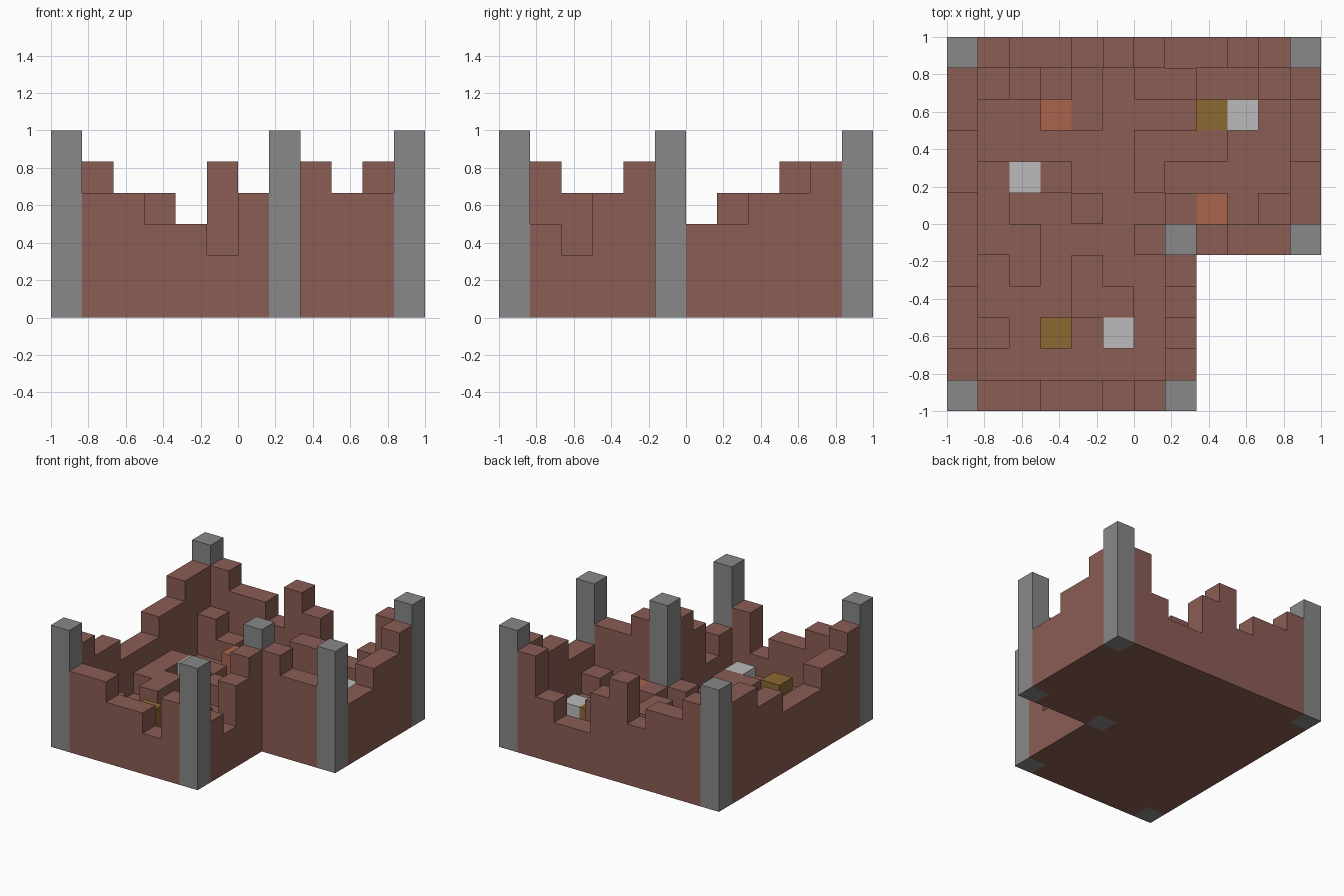
import bpy
import bmesh

cube = bpy.data.objects.get("Cube")
if cube:
    bpy.data.objects.remove(cube)

CELL = 2 / 12


def material(name, rgb):
    """Flat material from display values, converted to linear."""
    linear = [(((c / 255) + 0.055) / 1.055) ** 2.4 for c in rgb] + [1.0]
    mat = bpy.data.materials.new(name)
    mat.use_nodes = True
    mat.diffuse_color = linear
    shader = mat.node_tree.nodes["Principled BSDF"]
    shader.inputs["Base Color"].default_value = linear
    shader.inputs["Roughness"].default_value = 0.9
    return mat


brick = material("brick brown", (139, 93, 84))
stone = material("stone grey", (136, 136, 136))
pale = material("pale grey", (187, 187, 187))
ochre = material("ochre", (140, 104, 50))
clay = material("clay orange", (168, 101, 76))

heights = {}   # stack height of every column of blocks
parts = {}     # part name -> (material, columns)


def add_part(name, mat, columns):
    """Register columns of blocks, given as {(column, row): height}."""
    heights.update(columns)
    for owner in parts.values():
        for key in columns:
            owner[1].discard(key)
    parts[name] = (mat, set(columns))


def run(start, step, levels):
    """A straight wall with a broken top, one digit per column."""
    return {(start[0] + step[0] * n, start[1] + step[1] * n): int(h)
            for n, h in enumerate(levels)}


EAST, NORTH = (1, 0), (0, 1)

# Ground slab of the L-shaped ruin
add_part("floor", brick, {(i, j): 1 for i in range(12) for j in range(12)
                          if i < 8 or j > 4})

# Broken outer walls
add_part("front_wall", brick, run((1, 0), EAST, "443324"))
add_part("back_wall", brick, run((1, 11), EAST, "5443542235"))
add_part("right_wall", brick, run((0, 1), NORTH, "5443334455"))
add_part("left_wall", brick, run((11, 6), NORTH, "33445"))
add_part("inner_side_wall", brick, run((7, 1), NORTH, "3245"))
add_part("inner_front_wall", brick, run((8, 5), EAST, "544"))

# Rubble lying on the floor
rubble = {}
for start, step, levels in (
        ((1, 10), EAST, "32"), ((4, 9), NORTH, "22"), ((6, 10), EAST, "33"),
        ((1, 7), EAST, "222"), ((6, 7), NORTH, "22"), ((7, 8), EAST, "22"),
        ((4, 6), EAST, "2"), ((7, 6), EAST, "2"), ((10, 6), EAST, "2"),
        ((6, 5), EAST, "2"), ((1, 5), NORTH, "22"), ((2, 4), NORTH, "22"),
        ((4, 3), NORTH, "22"), ((5, 3), EAST, "2"), ((1, 2), EAST, "2"),
        ((10, 10), EAST, "2")):
    rubble.update(run(start, step, levels))
add_part("rubble", brick, rubble)

# Loose coloured blocks
add_part("pale_blocks", pale, {k: 2 for k in ((9, 9), (2, 7), (5, 2))})
add_part("ochre_blocks", ochre, {k: 2 for k in ((8, 9), (3, 2))})
add_part("clay_blocks", clay, {k: 2 for k in ((3, 9), (8, 6))})

# Corner pillars
corners = ((0, 0), (7, 0), (7, 5), (11, 5), (0, 11), (11, 11))
add_part("corner_pillars", stone, {k: 6 for k in corners})


def build(name, mat, columns):
    """Mesh only the exposed faces of a part's columns."""
    bm = bmesh.new()

    def quad(*points):
        bm.faces.new([bm.verts.new((x * CELL - 1, y * CELL - 1, z * CELL))
                      for x, y, z in points])

    for i, j in sorted(columns):
        top = heights[i, j]
        ring = [(i, j), (i + 1, j), (i + 1, j + 1), (i, j + 1)]
        quad(*[(x, y, top) for x, y in ring])
        # Brick underside, with coloured blocks resting on the floor
        quad(*[(x, y, 0) for x, y in reversed(ring)])
        sides = ((0, -1), (1, 0), (0, 1), (-1, 0))
        for n, (dx, dy) in enumerate(sides):
            low = heights.get((i + dx, j + dy), 0)
            a, b = ring[n], ring[(n + 1) % 4]
            for z in range(low, top):
                quad((*a, z), (*b, z), (*b, z + 1), (*a, z + 1))
    bmesh.ops.remove_doubles(bm, verts=bm.verts, dist=CELL / 100)
    bmesh.ops.dissolve_limit(bm, angle_limit=0.01, verts=bm.verts,
                             edges=bm.edges)
    mesh = bpy.data.meshes.new(name)
    bm.to_mesh(mesh)
    bm.free()
    mesh.materials.append(mat)
    # Undersides of the loose blocks belong to the brick slab
    if mat not in (brick, stone):
        mesh.materials.append(brick)
        for face in mesh.polygons:
            if face.normal.z < -0.5:
                face.material_index = 1
    obj = bpy.data.objects.new(name, mesh)
    bpy.context.scene.collection.objects.link(obj)


for part_name, (part_material, part_columns) in parts.items():
    build(part_name, part_material, part_columns)
